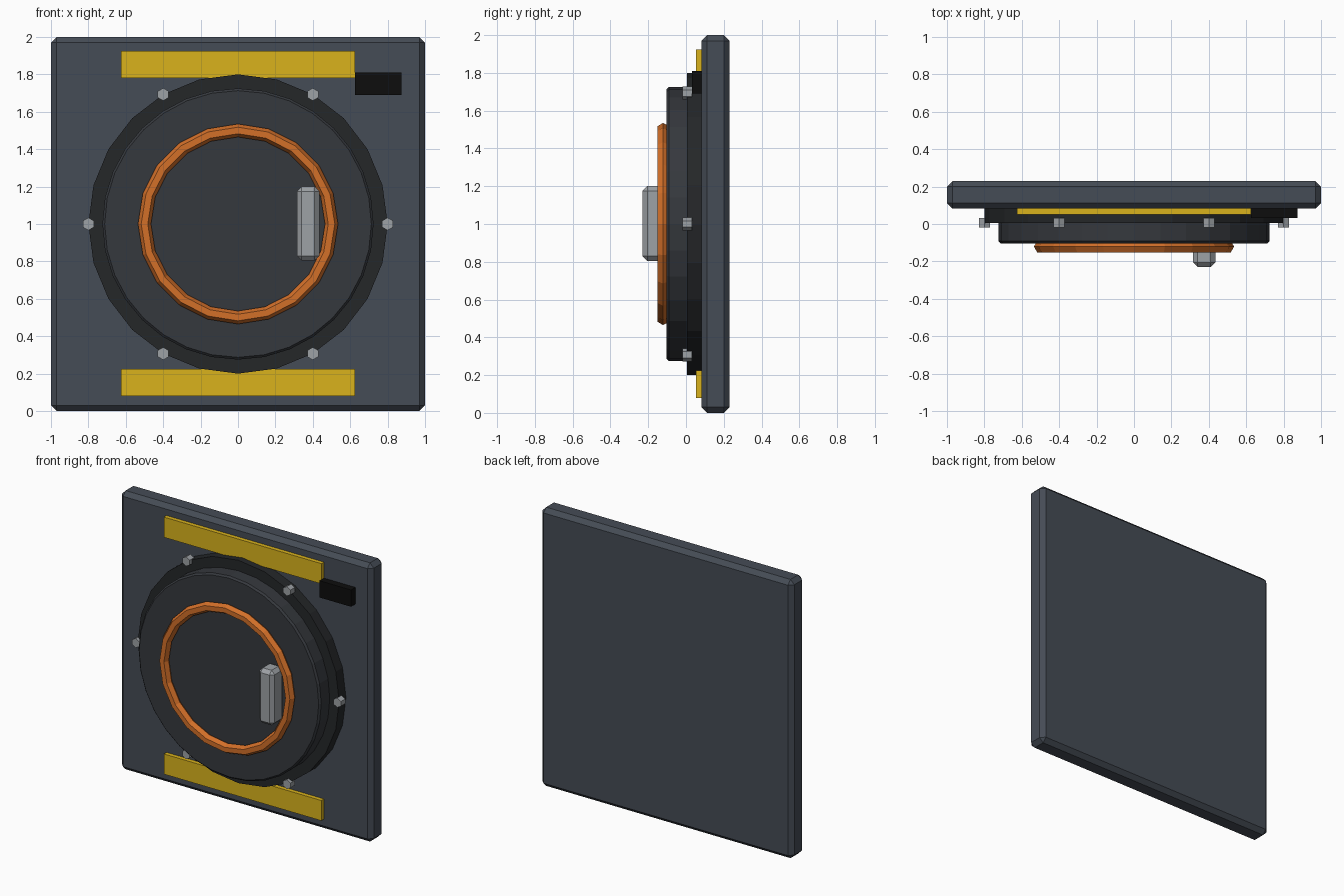
import bpy, math

if "Cube" in bpy.data.objects:
    bpy.data.objects.remove(bpy.data.objects["Cube"])


def mat(name, rgb):
    m = bpy.data.materials.new(name)
    m.diffuse_color = (*rgb, 1)
    m.use_nodes = True
    m.node_tree.nodes["Principled BSDF"].inputs["Base Color"].default_value = m.diffuse_color
    return m


SLATE = mat("slate", (0.060, 0.072, 0.092))
DARK = mat("dark_steel", (0.018, 0.020, 0.022))
DOOR = mat("door_steel", (0.036, 0.040, 0.047))
YELLOW = mat("hazard_yellow", (0.70, 0.45, 0.012))
ORANGE = mat("seal_orange", (0.65, 0.16, 0.022))
BLACK = mat("black", (0.004, 0.004, 0.004))
METAL = mat("metal", (0.34, 0.36, 0.38))


def finish(name, material, bevel=0):
    o = bpy.context.object
    o.name = name
    o.data.materials.append(material)
    if bevel:
        b = o.modifiers.new("bevel", 'BEVEL')
        b.width, b.segments = bevel, 1
    return o


def box(name, x, y, z, material, bevel=0):
    """Box from (min, max) ranges."""
    bpy.ops.mesh.primitive_cube_add(size=1, location=[sum(r) / 2 for r in (x, y, z)])
    o = finish(name, material, bevel)
    o.scale = [r[1] - r[0] for r in (x, y, z)]
    bpy.ops.object.transform_apply(location=False, rotation=False, scale=True)
    return o


def disc(name, x, z, radius, y, sides, material, bevel=0):
    """Cylinder along y, first vertex pointing up."""
    bpy.ops.mesh.primitive_cylinder_add(
        vertices=sides, radius=radius, depth=y[1] - y[0],
        location=(x, sum(y) / 2, z), rotation=(math.pi / 2, 0, 0))
    return finish(name, material, bevel)


# Wall panel
box("wall_panel", (-1, 1), (0.082, 0.23), (0, 2), SLATE, 0.03)

# Hazard strips above and below the hatch
for name, z in (("upper_hazard_strip", (1.78, 1.925)), ("lower_hazard_strip", (0.08, 0.225))):
    box(name, (-0.625, 0.625), (0.052, 0.1), z, YELLOW)

# Status box
box("status_box", (0.625, 0.875), (0.032, 0.1), (1.69, 1.81), BLACK)

# Hatch frame, door and seal ring
disc("hatch_frame", 0, 1, 0.8, (0.005, 0.1), 24, DARK)
disc("hatch_door", 0, 1, 0.725, (-0.103, 0.03), 32, DOOR, 0.012)
bpy.ops.mesh.primitive_torus_add(
    major_segments=20, minor_segments=6, major_radius=0.5, minor_radius=0.035,
    location=(0, -0.121, 1), rotation=(math.pi / 2, 0, 0))
finish("seal_ring", ORANGE)

# Door handle
box("handle", (0.315, 0.435), (-0.23, -0.1), (0.805, 1.2), METAL, 0.025)

# Frame bolts
for i in range(6):
    a = i * math.pi / 3
    disc(f"bolt_{i + 1}", 0.8 * math.cos(a), 1 + 0.8 * math.sin(a), 0.034, (-0.018, 0.032), 6, METAL)
